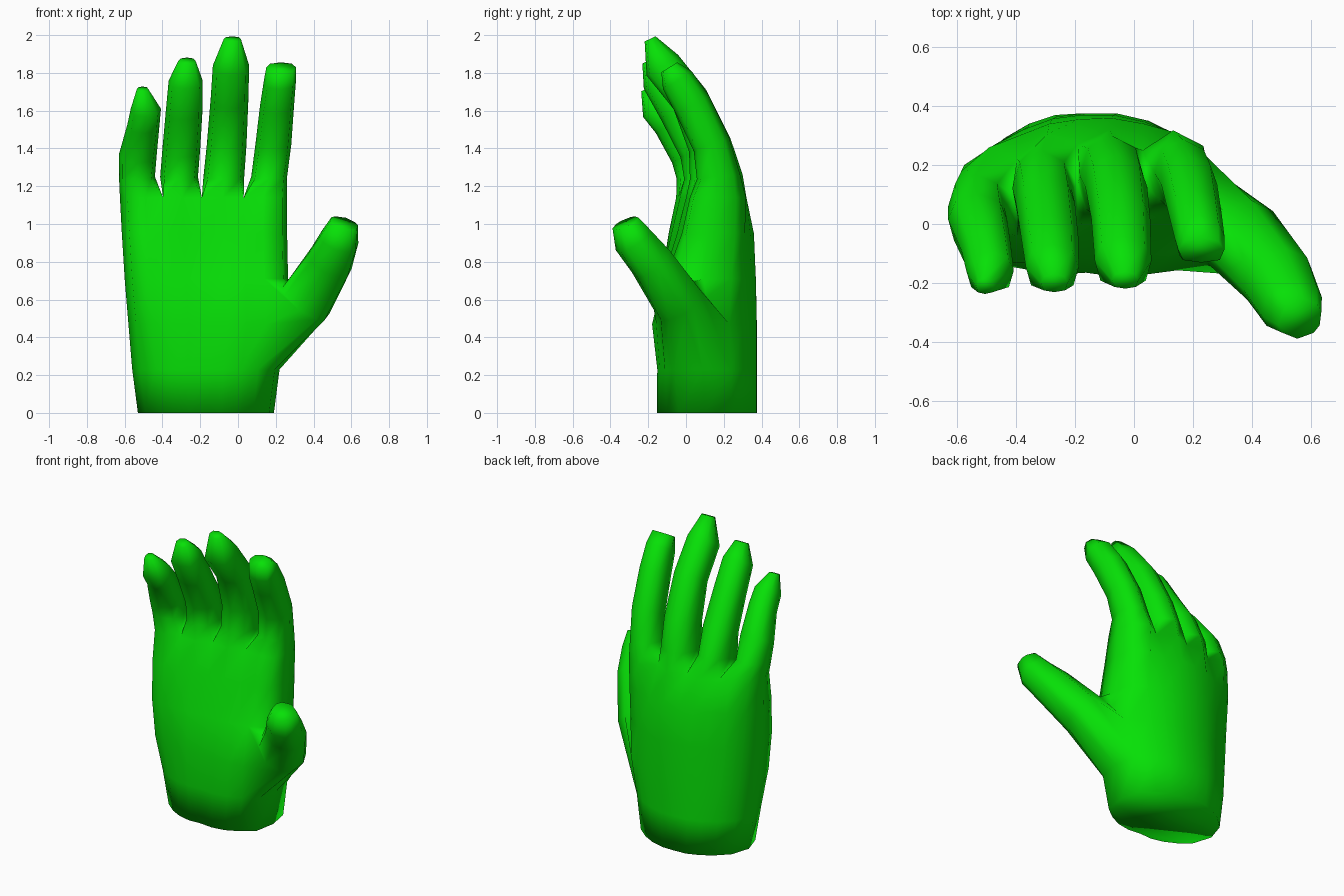
import bpy, bmesh, math
from mathutils import Vector

if "Cube" in bpy.data.objects:
    bpy.data.objects.remove(bpy.data.objects["Cube"])

bm = bmesh.new()


def bridge(a, b):
    """Skin two vertex loops of equal length with quads."""
    n = len(a)
    for i in range(n):
        bm.faces.new((a[i], a[(i + 1) % n], b[(i + 1) % n], b[i]))


# Palm levels: z, left x, right x, front y and back y at the finger divisions
LEVELS = [
    (0.00, -.53, .19, (-.03, -.13, -.145, -.14, -.04), (.22, .34, .375, .35, .24)),
    (0.23, -.56, .22, (-.05, -.135, -.14, -.14, -.06), (.22, .34, .375, .35, .24)),
    (0.47, -.58, .27, (-.10, -.155, -.165, -.17, -.12), (.21, .33, .375, .35, .23)),
    (0.71, -.60, .265, (-.105, -.13, -.11, -.11, -.05), (.20, .32, .37, .345, .24)),
    (0.95, -.615, .26, (-.08, -.08, -.05, -.02, .00), (.20, .30, .355, .34, .26)),
    (1.14, -.625, .26, (-.04, -.04, .00, .025, .04), (.18, .22, .27, .25, .265)),
]
SPLITS = (0, .23, .48, .75, 1)


def row(values, bulge):
    """Add a midpoint between every two division values."""
    out = [values[0]]
    for a, b in zip(values, values[1:]):
        out += [(a + b) / 2 + bulge, b]
    return out


rings = []
for z, xl, xr, front, back in LEVELS:
    x0, x1 = xl + .04, xr - .025
    xs = row([x0 + (x1 - x0) * s for s in SPLITS], 0)
    f, b = row(front, -.012), row(back, .06 if z > 1 else .012)
    pts = [(x, y, z) for x, y in zip(xs, f)]
    pts.append((xr, (f[-1] + b[-1]) / 2, z))
    pts += [(x, y, z) for x, y in reversed(list(zip(xs, b)))]
    pts.append((xl, (f[0] + b[0]) / 2, z))
    rings.append([bm.verts.new(p) for p in pts])

# Raise the point where the back of the thumb meets the side of the palm
rings[2][9].co += Vector((.0, .05, .14))

# Palm skin, leaving an opening on the right for the thumb
for k in range(len(rings) - 1):
    lo, hi = rings[k], rings[k + 1]
    for i in range(20):
        if (k, i) in ((1, 7), (1, 8), (1, 9), (2, 7), (2, 8)):
            continue
        j = (i + 1) % 20
        bm.faces.new((lo[i], lo[j], hi[j], hi[i]))
bm.faces.new(list(reversed(rings[0])))

# Fingers: rings of x, y, z, half width, half depth
FINGERS = [
    [(-.535, .06, 1.25, .095, .11), (-.53, .015, 1.37, .10, .10),
     (-.50, -.09, 1.53, .085, .085), (-.488, -.16, 1.61, .08, .08),
     (-.505, -.21, 1.715, .03, .03)],
    [(-.312, .12, 1.25, .10, .13), (-.30, .07, 1.40, .10, .11),
     (-.285, -.05, 1.60, .097, .095), (-.277, -.145, 1.76, .09, .09),
     (-.27, -.20, 1.865, .045, .035)],
    [(-.075, .16, 1.25, .108, .14), (-.06, .125, 1.42, .105, .115),
     (-.045, .02, 1.66, .10, .10), (-.037, -.125, 1.84, .096, .10),
     (-.03, -.19, 1.98, .045, .032)],
    [(.165, .172, 1.25, .095, .115), (.187, .135, 1.42, .095, .10),
     (.207, .035, 1.63, .09, .10), (.222, -.045, 1.76, .085, .09),
     (.228, -.088, 1.83, .078, .05)],
]
SECTION = ((-.8, -.8), (0, -1), (.8, -.8), (1, 0),
           (.75, .7), (0, 1), (-.75, .7), (-1, 0))
top = rings[-1]
front, back = top[:9], top[18:9:-1]
mids = [top[19]]
for i in (2, 4, 6):
    p = (front[i].co + back[i].co) / 2
    mids.append(bm.verts.new(p))
mids.append(top[9])

for n, path in enumerate(FINGERS):
    i = 2 * n
    loop = [front[i], front[i + 1], front[i + 2], mids[n + 1],
            back[i + 2], back[i + 1], back[i], mids[n]]
    base = (mids[n].co + mids[n + 1].co) / 2
    centres = [base] + [Vector(p[:3]) for p in path]
    for k, (x, y, z, w, d) in enumerate(path):
        t = centres[min(k + 2, len(path))] - centres[k]
        lean = math.atan2(-t.y, t.z) if k else .1
        nxt = [bm.verts.new((x + w * u, y + d * v * math.cos(lean),
                             z + d * v * math.sin(lean))) for u, v in SECTION]
        bridge(loop, nxt)
        loop = nxt
    bm.faces.new(loop)

# Thumb: rings of x, y, z, half thickness up and across
THUMB = [(.36, -.045, .595, .15, .14), (.485, -.185, .80, .128, .12),
         (.535, -.28, .915, .108, .108), (.562, -.32, 1.005, .078, .075)]
ANGLES = (-135, -110, -70, -45, 0, 45, 70, 110, 135, 180)
loop = (rings[1][7:11] + [rings[2][10], rings[2][9]]
        + rings[3][9:6:-1] + [rings[2][7]])
centres = [Vector((.2, .05, .43))] + [Vector(p[:3]) for p in THUMB]
for k, (x, y, z, ra, rb) in enumerate(THUMB):
    t = (centres[min(k + 2, len(THUMB))] - centres[k]).normalized()
    across = Vector((0, 1, 0))
    across = (across - t * t.y).normalized()
    up = t.cross(across)
    nxt = [bm.verts.new(Vector((x, y, z)) + across * rb * math.cos(math.radians(g))
                        + up * ra * math.sin(math.radians(g))) for g in ANGLES]
    bridge(loop, nxt)
    loop = nxt
bm.faces.new(loop)

# Clean up and smooth
bmesh.ops.delete(bm, geom=[v for v in bm.verts if not v.link_faces], context='VERTS')
bmesh.ops.recalc_face_normals(bm, faces=bm.faces)
for f in bm.faces:
    f.smooth = True

mesh = bpy.data.meshes.new("hand")
bm.to_mesh(mesh)
bm.free()
hand = bpy.data.objects.new("hand", mesh)
bpy.context.collection.objects.link(hand)

green = bpy.data.materials.new("bright green")
green.diffuse_color = (0.002, 0.75, 0.002, 1)
green.use_nodes = True
green.node_tree.nodes["Principled BSDF"].inputs["Base Color"].default_value = green.diffuse_color
mesh.materials.append(green)
